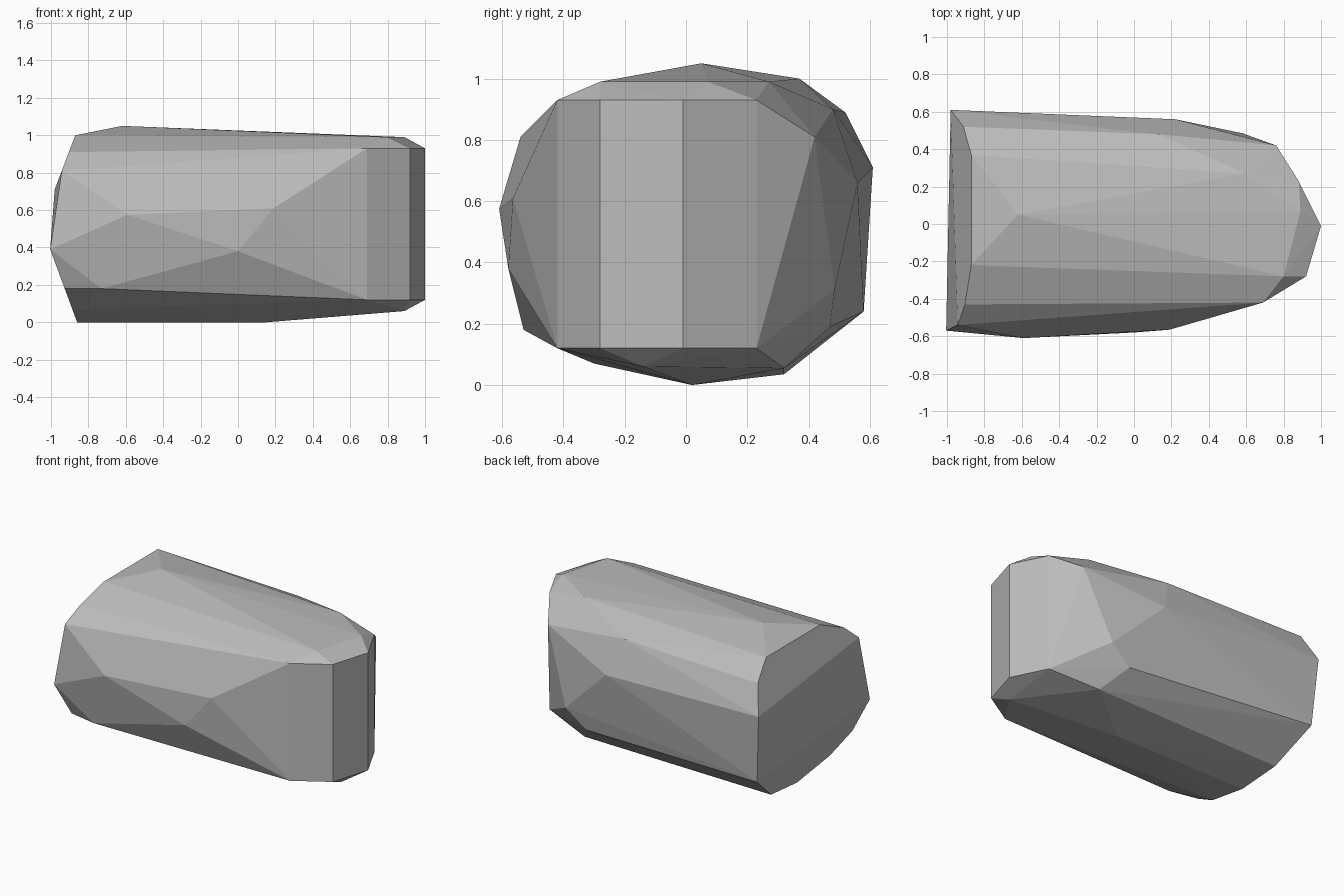
import bpy
import bmesh

# Remove the default cube only
default_cube = bpy.data.objects.get("Cube")
if default_cube:
    bpy.data.objects.remove(default_cube, do_unlink=True)


def make_material(name, colour):
    material = bpy.data.materials.new(name)
    material.use_nodes = True
    material.diffuse_color = colour
    shader = material.node_tree.nodes["Principled BSDF"]
    shader.inputs["Base Color"].default_value = colour
    shader.inputs["Roughness"].default_value = 0.9
    return material


def wedge_end(outline):
    """Place a y-z outline on two sloping planes that meet in a blunt ridge."""
    return [(-min(.86 + .37 * z, 1.25 - .38 * z), y, z) for y, z in outline]


def upright_facets(plan, bottom, top):
    """Raise an x-y plan into vertical edges."""
    return [(x, y, z) for x, y in plan for z in (bottom, top)]


def hull_object(name, points, material):
    """Wrap the corner points in a flat-faced convex stone."""
    mesh = bpy.data.meshes.new(name)
    bm = bmesh.new()
    for point in points:
        bm.verts.new(point)
    hull = bmesh.ops.convex_hull(bm, input=bm.verts[:], use_existing_faces=False)
    loose = [v for v in bm.verts if not v.link_faces]
    bmesh.ops.delete(bm, geom=loose, context="VERTS")
    # Merge nearly coplanar triangles into clean facets
    bmesh.ops.dissolve_limit(bm, angle_limit=0.02, verts=bm.verts[:], edges=bm.edges[:])
    bmesh.ops.recalc_face_normals(bm, faces=bm.faces[:])
    for face in bm.faces:
        face.smooth = False
    bm.to_mesh(mesh)
    bm.free()
    stone = bpy.data.objects.new(name, mesh)
    bpy.context.scene.collection.objects.link(stone)
    mesh.materials.append(material)
    return stone


# Blunt end: twelve-sided outline in y, z
blunt_end = wedge_end([
    (.61, .71), (.52, .89), (.37, 1), (-.22, 1), (-.43, .91), (-.54, .81),
    (-.57, .39), (-.49, .18), (-.3, .07), (.02, 0), (.32, .035), (.58, .24),
])

# Narrow end: four upright edges
narrow_end = upright_facets([(.69, -.42), (.92, -.28), (1, -.01), (.88, .23)], .12, .93)

# Chamfers above and below the narrow end
narrow_top = [(.8, -.28, .99), (.89, .07, .99), (.59, .27, .99), (.76, .42, .81)]
narrow_base = [(.89, -.14, .06), (.55, .32, .055)]

# Bulging corners along the sides, crown and base
front_side = [(.19, -.565, .61), (-.59, -.61, .575), (0, -.58, .38), (-.73, -.53, .18)]
back_side = [(.22, .56, .66), (.13, .48, .9), (.58, .485, .31), (.43, .47, .19)]
crown_and_base = [(-.62, .05, 1.05), (.15, .02, 0)]

stone_grey = make_material("stone_grey", (.5, .5, .5, 1))
hull_object(
    "rock_body",
    blunt_end + narrow_end + narrow_top + narrow_base
    + front_side + back_side + crown_and_base,
    stone_grey,
)
